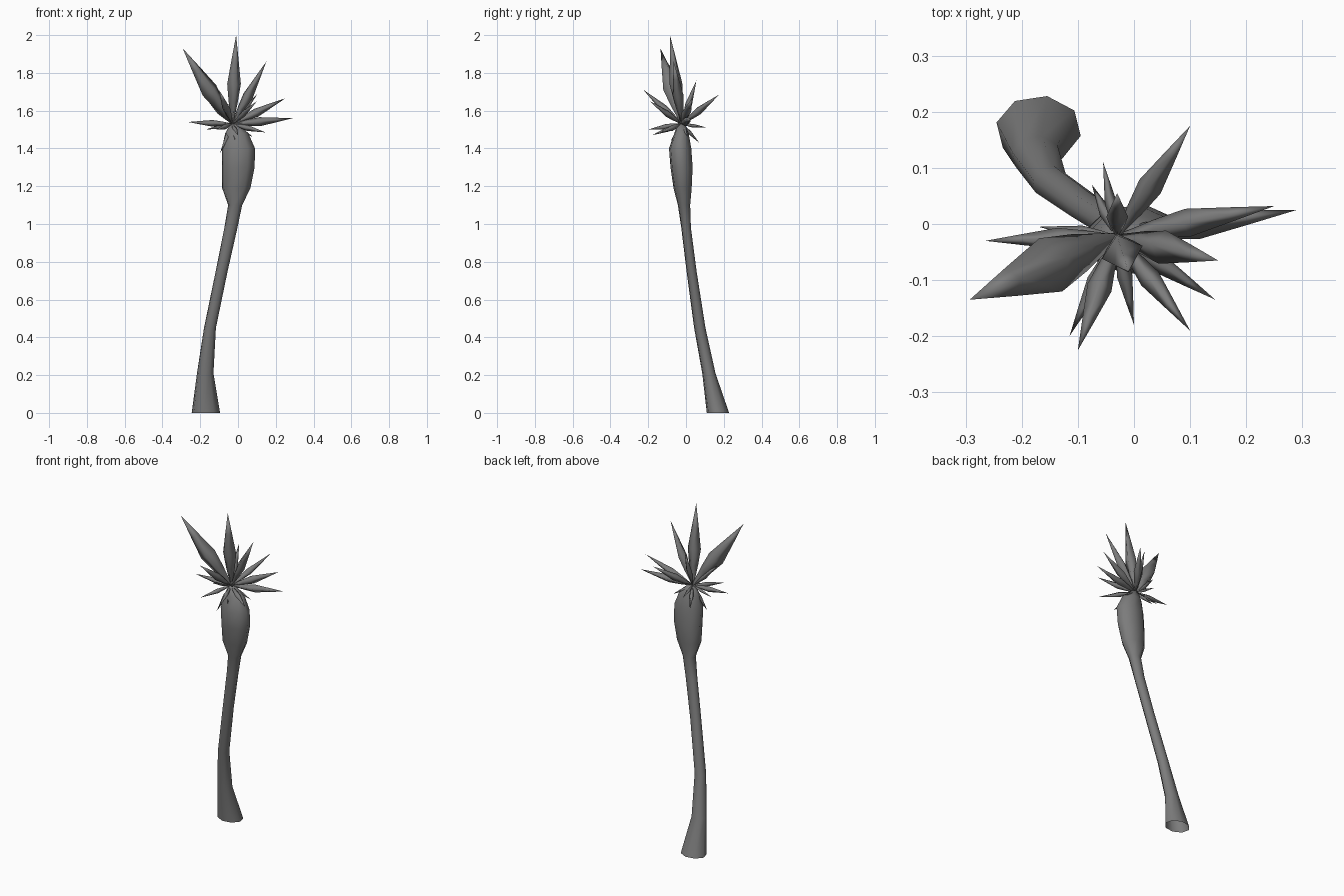
import bpy, math
from mathutils import Vector

if "Cube" in bpy.data.objects:
    bpy.data.objects.remove(bpy.data.objects["Cube"])

grey = bpy.data.materials.new("dark_grey")
grey.diffuse_color = (0.2, 0.2, 0.2, 1)
grey.use_nodes = True
grey.node_tree.nodes["Principled BSDF"].inputs["Base Color"].default_value = grey.diffuse_color


def make_mesh(name, rings, tip=None):
    """Skin a list of equal-sized vertex rings, optionally ending in a point."""
    n = len(rings[0])
    verts = [v for ring in rings for v in ring]
    faces = []
    for r in range(len(rings) - 1):
        for i in range(n):
            j = (i + 1) % n
            faces.append((r * n + i, r * n + j, (r + 1) * n + j, (r + 1) * n + i))
    last = (len(rings) - 1) * n
    if tip is not None:
        verts.append(tip)
        faces += [(last + i, last + (i + 1) % n, len(verts) - 1) for i in range(n)]
    else:
        faces.append(tuple(range(last, last + n)))
    me = bpy.data.meshes.new(name)
    me.from_pydata([tuple(v) for v in verts], [], faces)
    me.materials.append(grey)
    ob = bpy.data.objects.new(name, me)
    bpy.context.collection.objects.link(ob)
    bpy.context.view_layer.objects.active = ob
    ob.select_set(True)
    bpy.ops.object.shade_smooth_by_angle(angle=math.radians(100))
    ob.select_set(False)
    return ob


# Leaning trunk with flared open foot and swollen crown: z, x range, y range
trunk = [
    (0.00, -0.245, -0.095, 0.110, 0.228),
    (0.21, -0.217, -0.130, 0.086, 0.156),
    (0.45, -0.180, -0.117, 0.043, 0.103),
    (0.75, -0.118, -0.055, 0.003, 0.056),
    (0.98, -0.072, -0.003, -0.025, 0.026),
    (1.10, -0.052, 0.022, -0.043, 0.022),
    (1.19, -0.084, 0.066, -0.066, 0.030),
    (1.30, -0.085, 0.088, -0.082, 0.035),
    (1.40, -0.085, 0.090, -0.090, 0.028),
    (1.48, -0.068, 0.055, -0.062, 0.014),
    (1.53, -0.040, 0.000, -0.045, -0.005),
]
SIDES = 8
rings = []
for z, x0, x1, y0, y1 in trunk:
    ring = []
    for i in range(SIDES):
        a = math.tau * i / SIDES - 0.2
        ring.append(Vector(((x0 + x1) / 2 + (x1 - x0) / 2 * math.cos(a) * 1.02,
                            (y0 + y1) / 2 + (y1 - y0) / 2 * math.sin(a) * 1.02, z)))
    rings.append(ring)
make_mesh("trunk", rings)


# Pointed diamond-section leaves radiating from the crown, widest near the middle
def leaf(name, tip, width=0.16):
    base, tip = Vector((-0.03, -0.022, 1.53)), Vector(tip)
    d = tip - base
    side = d.cross(Vector((0, 0, 1))).normalized()
    up = side.cross(d).normalized()
    w = width * d.length / 2
    rings = []
    for t, s in ((0.0, 0.12), (0.25, 0.68), (0.45, 1.0), (0.72, 0.52)):
        c = base + d * t
        rings.append([c + side * w * s, c - up * w * s,
                      c - side * w * s, c + up * w * s * 0.85])
    make_mesh(name, rings, tip=tip)


tips = [
    (-0.01, -0.085, 2.00), (0.15, -0.065, 1.86), (0.25, 0.032, 1.665),
    (0.29, 0.025, 1.56), (0.145, -0.135, 1.485), (-0.265, -0.03, 1.54),
    (-0.18, -0.05, 1.68), (0.10, 0.175, 1.685), (-0.10, -0.225, 1.71),
    (-0.115, -0.20, 1.50), (-0.095, -0.07, 1.375), (-0.055, 0.11, 1.51),
    (-0.075, 0.07, 1.43), (0.10, -0.19, 1.65), (0.00, -0.18, 1.47),
    (-0.03, 0.055, 1.76), (-0.17, -0.005, 1.50), (0.08, 0.01, 1.46),
    (-0.015, -0.08, 1.44),
]
leaf("leaf_large", (-0.293, -0.135, 1.93), 0.21)
for k, p in enumerate(tips):
    leaf(f"leaf_{k + 1:02d}", p)
